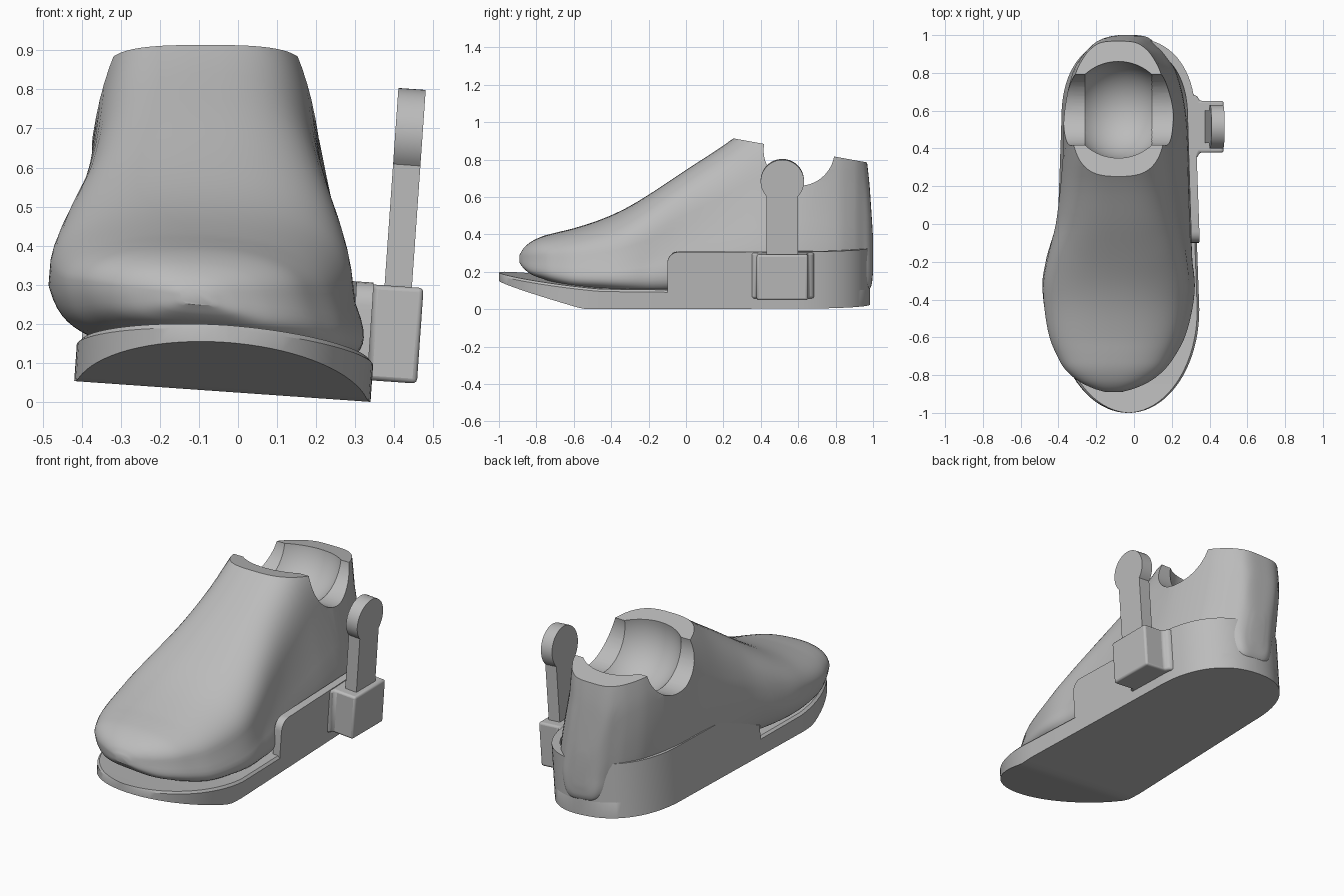
import bpy
import bmesh
import math
from mathutils import Vector

cube = bpy.data.objects.get("Cube")
if cube:
    bpy.data.objects.remove(cube, do_unlink=True)

grey = bpy.data.materials.new("light grey")
grey.use_nodes = True
grey.diffuse_color = (0.5, 0.5, 0.5, 1)
grey.node_tree.nodes["Principled BSDF"].inputs["Base Color"].default_value = (0.5, 0.5, 0.5, 1)

TILT = 0.07  # the sole assembly leans sideways


def finish(obj, angle=30):
    bpy.ops.object.select_all(action='DESELECT')
    obj.select_set(True)
    bpy.context.view_layer.objects.active = obj
    bpy.ops.object.shade_smooth_by_angle(angle=math.radians(angle))


def loft(name, rings):
    """Skin closed rings of equal length and cap both ends."""
    bm = bmesh.new()
    loops = [[bm.verts.new(p) for p in ring] for ring in rings]
    count = len(loops[0])
    for a, b in zip(loops, loops[1:]):
        for i in range(count):
            j = (i + 1) % count
            bm.faces.new((a[i], a[j], b[j], b[i]))
    bm.faces.new(loops[0])
    bm.faces.new(loops[-1])
    bmesh.ops.recalc_face_normals(bm, faces=bm.faces)
    mesh = bpy.data.meshes.new(name)
    bm.to_mesh(mesh)
    bm.free()
    mesh.materials.append(grey)
    obj = bpy.data.objects.new(name, mesh)
    bpy.context.collection.objects.link(obj)
    return obj


def lean(obj):
    obj.rotation_euler.y = TILT
    obj.location = (-0.04, 0, 0.027)


def power(value, exponent):
    return math.copysign(abs(value) ** exponent, value)


def clamp(value):
    return min(max(value, 0), 1)


# Foot: cross-sections from toe to heel
# (y, half width low, half width high, bottom, top)
SECTIONS = [Vector(row) for row in (
    (-.89, .04, .04, .245, .285),
    (-.87, .11, .10, .22, .32),
    (-.83, .19, .18, .19, .355),
    (-.77, .26, .25, .17, .385),
    (-.7, .31, .29, .15, .405),
    (-.6, .36, .33, .13, .43),
    (-.45, .4, .355, .12, .48),
    (-.32, .41, .365, .11, .54),
    (-.18, .39, .35, .1, .625),
    (0, .365, .305, .1, .745),
    (.2, .355, .27, .1, .875),
    (.4, .35, .25, .1, 1.02),
    (.6, .335, .25, .1, 1.1),
    (.8, .28, .215, .1, 1.06),
    (.9, .21, .17, .1, 1),
    (.95, .155, .13, .1, .89),
    (.978, .125, .1, .11, .7),
    (.994, .09, .07, .14, .48),
    (1, .04, .04, .2, .38),
)]


def smooth_rows(rows, steps):
    """Catmull-Rom interpolation between the section rows."""
    out = []
    for k in range(len(rows) - 1):
        p, q = rows[k], rows[k + 1]
        before, after = rows[max(k - 1, 0)], rows[min(k + 2, len(rows) - 1)]
        span = q[0] - p[0]
        mp = (q - before) * (span / (q[0] - before[0]))
        mq = (after - p) * (span / (after[0] - p[0]))
        for s in range(steps):
            t = s / steps
            out.append(p * (2 * t**3 - 3 * t**2 + 1) + mp * (t**3 - 2 * t**2 + t)
                       + q * (3 * t**2 - 2 * t**3) + mq * (t**3 - t**2))
    return out + [rows[-1]]


def foot_ring(row, count=56):
    y, low, high, bottom, top = row
    centre = -0.028 - 0.035 * max(-y, 0)
    ankle = clamp((y + 0.2) / 0.6)
    ring = []
    for i in range(count):
        a = 2 * math.pi * (i + 0.5) / count
        upper = 2.4 + 0.9 * clamp(y + 0.4)
        n = upper if math.sin(a) > 0 else 4
        across, up = power(math.cos(a), 2 / n), power(math.sin(a), 2 / n)
        t = (up + 1) / 2
        z = bottom + (top - bottom) * t
        lean_in = 0.055 * clamp((z - 0.12 - 0.13 * ankle) / (0.16 + 0.24 * ankle))
        x = centre + across * (low + (high - low) * t) - lean_in
        z -= 0.11 * (x + 0.04) * max(1 - z / 0.6, 0)
        ring.append((x, y, z))
    return ring


foot = loft("foot", [foot_ring(r) for r in smooth_rows(SECTIONS, 4)])

# Ankle: sloping top, ball socket and side notches
pivot = Vector((-0.083, 0.605, 0.85))
slope = 0.178
normal = Vector((0, math.sin(slope), math.cos(slope)))
cutters = []
bpy.ops.mesh.primitive_cube_add(size=2, location=pivot + normal, rotation=(-slope, 0, 0))
cutters.append(bpy.context.object)
bpy.ops.mesh.primitive_uv_sphere_add(segments=64, ring_count=32, radius=0.26, location=pivot)
cutters.append(bpy.context.object)
bpy.ops.mesh.primitive_cylinder_add(vertices=64, radius=0.19, depth=1.2, location=pivot,
                                    rotation=(0, math.pi / 2, 0))
cutters.append(bpy.context.object)
bpy.context.view_layer.objects.active = foot
for cutter in cutters:
    cutter.hide_render = True
    cutter.data.materials.append(grey)
    cut = foot.modifiers.new("cut", 'BOOLEAN')
    cut.operation = 'DIFFERENCE'
    cut.solver = 'EXACT'
    cut.object = cutter
    bpy.ops.object.modifier_apply(modifier=cut.name)
for cutter in cutters:
    bpy.data.objects.remove(cutter, do_unlink=True)
finish(foot)


# Sole plate with upturned toe
def half_width(y):
    if y < -0.45:
        return 0.38 * math.sqrt(max(1 - ((-0.45 - y) / 0.55) ** 2, 0))
    if y > 0.55:
        return 0.345 * max(1 - ((y - 0.55) / 0.435) ** 2.3, 0) ** (1 / 2.3)
    return 0.38 - 0.035 * (y + 0.45)


def sole_ring(y):
    w = max(half_width(y), 0.008)
    low = max(-0.55 - y, 0) * 0.28
    high = 0.1 + 0.07 * (max(-0.35 - y, 0) / 0.65) ** 1.3
    rim = min(0.012, w / 2)
    return [(-w, y, low), (w, y, low), (w, y, high - rim), (w - rim, y, high),
            (rim - w, y, high), (-w, y, high - rim)]


quarter = [math.pi / 2 * i / 20 for i in range(21)]
heel_ys = [0.55 + 0.435 * math.sin(a) for a in quarter]
toe_ys = [-0.45 - 0.55 * math.cos(a) for a in quarter]
sole = loft("sole_plate", [sole_ring(y) for y in toe_ys + [0, 0.3] + heel_ys])
lean(sole)
finish(sole)


# Heel cup wall wrapped around the back of the sole
def wall_ring(side, y):
    u = side * half_width(y)
    v = y if y < 0.55 else 0.55 + (y - 0.55) * 0.9
    dip = clamp((-0.04 - y) / 0.06)
    top = 0.245 + 0.06 * math.sqrt(1 - dip * dip)
    base = 0.087
    return [(u, y, base), (u, y, top), (u * 0.88, v, top), (u * 0.88, v, base)]


wall_ys = [-0.04 - 0.06 * math.cos(a) for a in quarter[::4]] + [0.2] + heel_ys
wall = loft("heel_cup", [wall_ring(1, y) for y in wall_ys]
            + [wall_ring(-1, y) for y in reversed(wall_ys[:-1])])
lean(wall)
finish(wall)

# Side bracket, flared where it meets the cup
half = [(0.31, 0.172), (0.342, 0.17), (0.358, 0.158), (0.368, 0.137), (0.495, 0.137)]
plan = [(u, 0.515 - v) for u, v in half] + [(u, 0.515 + v) for u, v in reversed(half)]
bracket = loft("side_bracket", [[(u, v, w) for u, v in plan] for w in (0.055, 0.3)])
bevel = bracket.modifiers.new("rounded_edges", 'BEVEL')
bevel.width = 0.012
bevel.segments = 3
lean(bracket)
finish(bracket)

# Upright lever with a round head
radius, stem = 0.116, 0.085
start = -math.acos(stem / radius)
arc = [start + (math.pi - 2 * start) * i / 40 for i in range(41)]
outline = [(0.515 + radius * math.cos(a), 0.69 + radius * math.sin(a)) for a in arc]
outline += [(0.515 - stem, 0.25), (0.515 + stem, 0.25)]
lever = loft("lever", [[(u, v, w) for v, w in outline] for u in (0.395, 0.465)])
lean(lever)
finish(lever)
